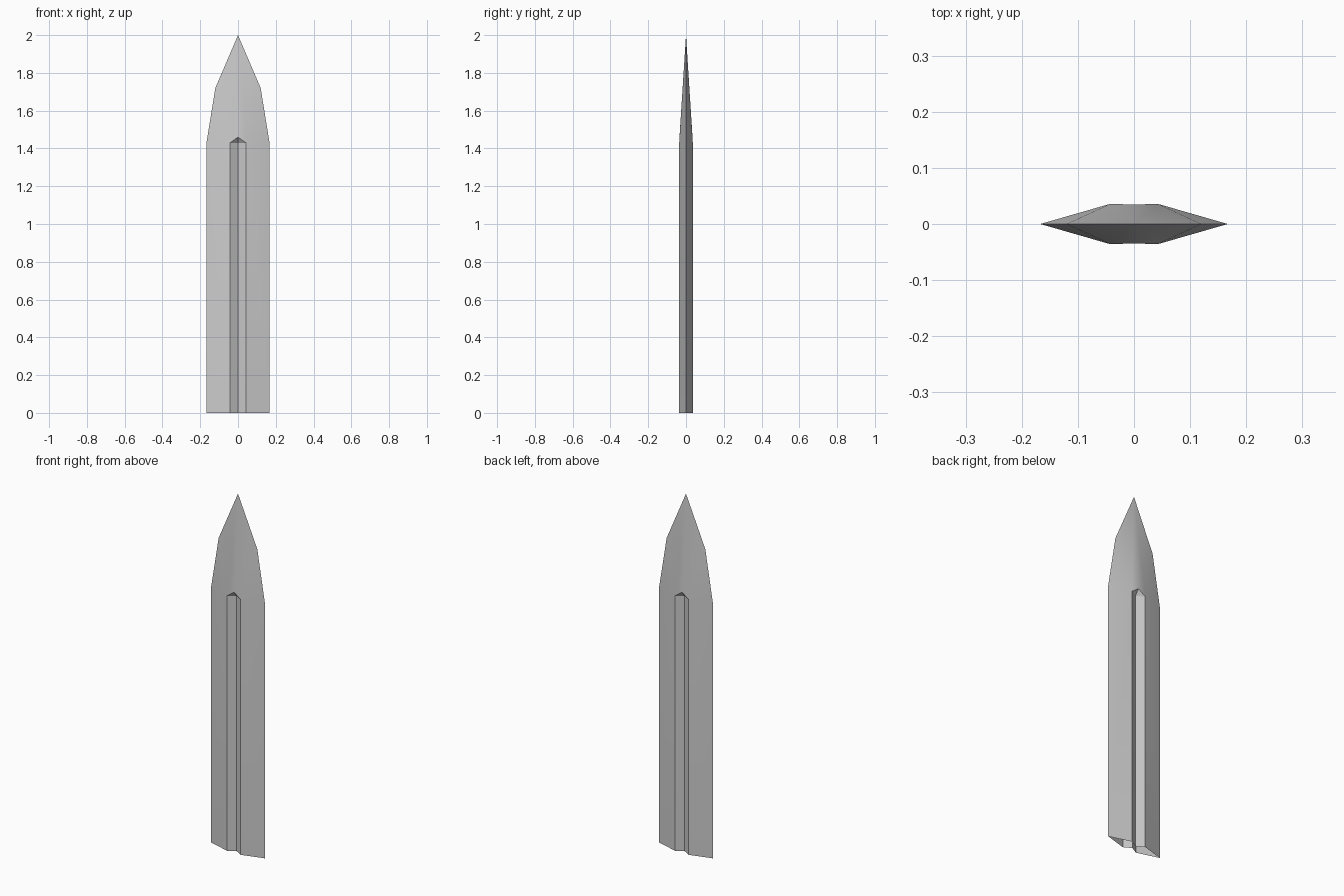
import bpy, bmesh

if "Cube" in bpy.data.objects:
    bpy.data.objects.remove(bpy.data.objects["Cube"])

HALF_W, RIDGE_X, RIDGE_Y, GROOVE_Y = 0.167, 0.042, 0.036, 0.012
SHOULDER = 1.43

bm = bmesh.new()
cache = {}


def vert(x, y, z):
    key = (round(x, 4), round(y, 4), round(z, 4))
    if key not in cache:
        cache[key] = bm.verts.new(key)
    return cache[key]


# One quarter of the blade, mirrored to the four sides
def quarter(sx, sy):
    def p(x, y, z):
        return vert(sx * x, sy * y, z)
    edge0, edge1 = p(HALF_W, 0, 0), p(HALF_W, 0, SHOULDER)
    ridge0, ridge1 = p(RIDGE_X, RIDGE_Y, 0), p(RIDGE_X, RIDGE_Y, SHOULDER)
    groove0, groove1 = p(0, GROOVE_Y, 0), p(0, GROOVE_Y, SHOULDER)
    groove_end = p(0, 0.0345, 1.46)
    corner, tip = p(0.12, 0, 1.72), p(0, 0, 2)
    faces = [
        (edge0, ridge0, ridge1, edge1),       # bevel
        (ridge0, groove0, groove1, ridge1),   # groove wall
        (ridge1, groove1, groove_end),        # groove end
        (edge1, ridge1, corner),              # shoulder
        (ridge1, groove_end, tip),            # point, inner
        (ridge1, tip, corner),                # point, outer
    ]
    for f in faces:
        bm.faces.new(f)


for sx in (1, -1):
    for sy in (1, -1):
        quarter(sx, sy)

bmesh.ops.recalc_face_normals(bm, faces=bm.faces)
mesh = bpy.data.meshes.new("blade")
bm.to_mesh(mesh)
bm.free()
blade = bpy.data.objects.new("blade", mesh)
bpy.context.collection.objects.link(blade)
bpy.context.view_layer.objects.active = blade
blade.select_set(True)
bpy.ops.object.shade_smooth_by_angle(angle=0.5)
